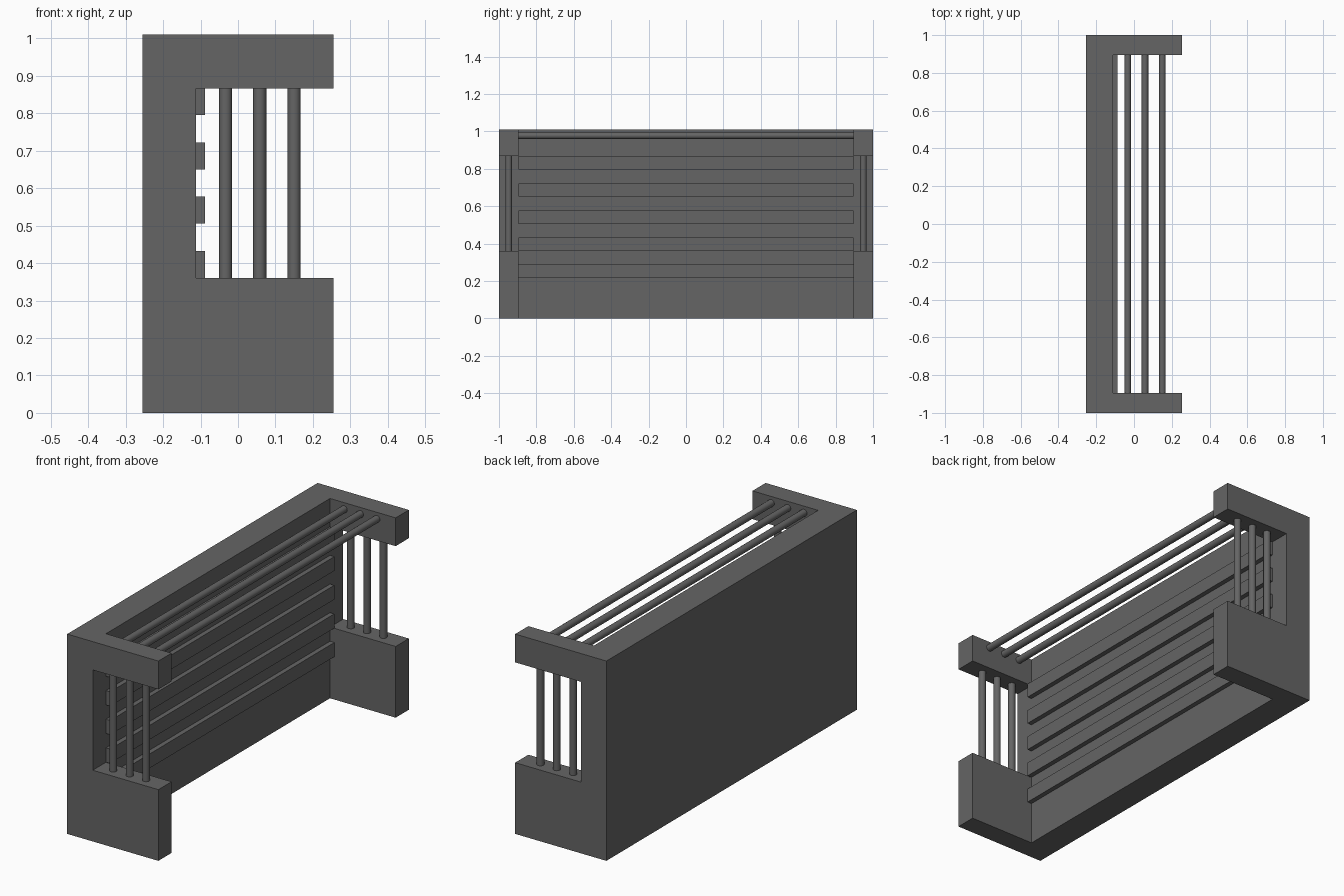
import bpy
import math

if "Cube" in bpy.data.objects:
    bpy.data.objects.remove(bpy.data.objects["Cube"], do_unlink=True)

grey = bpy.data.materials.new("dark_grey")
grey.use_nodes = True
COLOUR = (0.13, 0.13, 0.13, 1)
grey.diffuse_color = COLOUR
grey.node_tree.nodes["Principled BSDF"].inputs["Base Color"].default_value = COLOUR

HALF_X, HALF_Y, HEIGHT = 0.255, 1.0, 1.01
WALL_X = -0.112            # inner face of the long wall
END_Y = 0.895              # inner face of the end walls
SILL, LINTEL = 0.36, 0.867  # window in the end walls
ROD_X = (-0.033, 0.058, 0.15)
ROD_R = 0.0175


def box(name, low, high):
    bpy.ops.mesh.primitive_cube_add(size=1)
    ob = bpy.context.object
    ob.name = name
    for v in ob.data.vertices:
        v.co = [h if c > 0 else l for c, l, h in zip(v.co, low, high)]
    ob.data.materials.append(grey)
    return ob


def rod(name, centre, length, along_y=False):
    bpy.ops.mesh.primitive_cylinder_add(
        vertices=24, radius=ROD_R, depth=length, location=centre,
        rotation=(math.pi / 2 if along_y else 0, 0, 0))
    ob = bpy.context.object
    ob.name = name
    ob.data.materials.append(grey)
    bpy.ops.object.shade_smooth_by_angle(angle=math.radians(40))


def cut(target, low, high):
    cutter = box("cutter", low, high)
    cutter.hide_render = True
    mod = target.modifiers.new("cut", "BOOLEAN")
    mod.operation = "DIFFERENCE"
    mod.solver = "EXACT"
    mod.object = cutter
    bpy.context.view_layer.objects.active = target
    bpy.ops.object.modifier_apply(modifier=mod.name)
    bpy.data.objects.remove(cutter, do_unlink=True)


# One-piece frame: long wall with two end walls, each with an open window
frame = box("frame", (-HALF_X, -HALF_Y, 0), (HALF_X, HALF_Y, HEIGHT))
cut(frame, (WALL_X, -END_Y, -1), (1, END_Y, 2))
cut(frame, (WALL_X, -2, SILL), (1, 2, LINTEL))

# Horizontal slats on the long wall
for i in range(5):
    top = LINTEL - i * 0.1447
    box(f"slat_{i + 1}", (WALL_X, -END_Y, top - 0.072),
        (WALL_X + 0.024, END_Y, top))

# Long top rods and upright rods in both end windows
for i, x in enumerate(ROD_X, 1):
    rod(f"top_rod_{i}", (x, 0, 0.977), 2 * END_Y, along_y=True)
    for end, side in (("front", -1), ("back", 1)):
        rod(f"{end}_upright_rod_{i}", (x, side * 0.948, (SILL + LINTEL) / 2),
            LINTEL - SILL)
